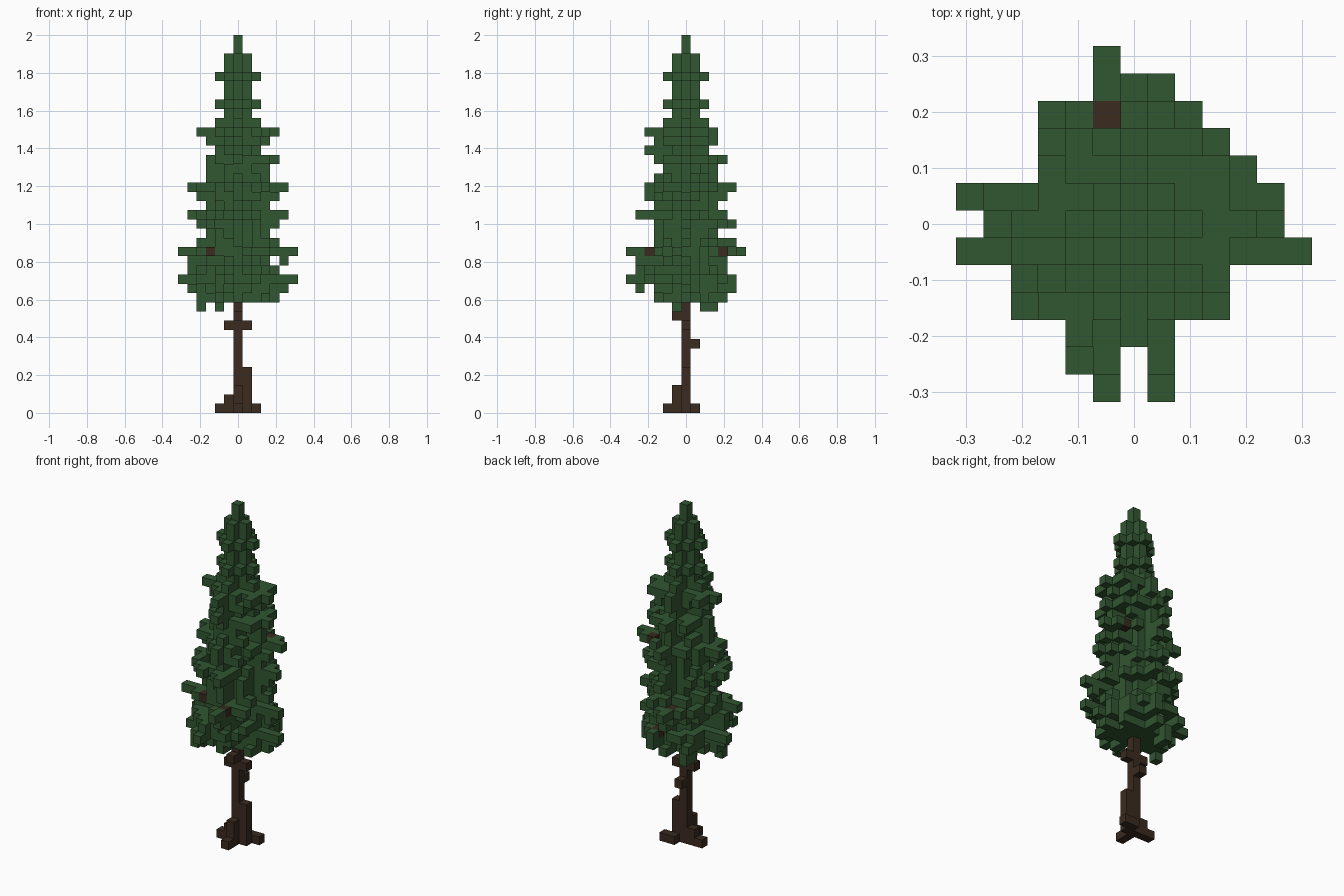
import bpy
import bmesh
import random
from mathutils import Vector

old = bpy.data.objects.get("Cube")
if old:
    bpy.data.objects.remove(old)

rng = random.Random(11)
CELL = 2 / 41          # edge of one block
CROWN_BASE = 12        # first full layer of the crown


def material(name, colour):
    mat = bpy.data.materials.new(name)
    mat.use_nodes = True
    mat.diffuse_color = (*colour, 1)
    mat.node_tree.nodes["Principled BSDF"].inputs["Base Color"].default_value = (*colour, 1)
    return mat


def column(x, y, low, high):
    return {(x, y, k) for k in range(low, high + 1)}


# Reach of each crown layer, bottom to top: left (-x), right (+x), front, back
REACH = [
    (4, 4, 3, 4), (5, 5, 3, 5), (6, 6, 6, 5), (5, 4, 5, 4), (5, 3, 5, 4),
    (6, 6, 6, 6), (4, 4, 3, 5), (3, 3, 3, 3), (4, 4, 3, 5), (5, 5, 5, 4),
    (3, 3, 3, 3), (4, 4, 4, 4), (5, 5, 4, 5), (3, 3, 3, 3), (3, 3, 2, 3),
    (3, 4, 3, 4), (2, 2, 4, 2), (3, 3, 3, 3), (4, 4, 4, 3), (2, 2, 2, 2),
    (1, 1, 1, 1), (2, 2, 2, 2), (1, 1, 1, 1), (1, 1, 1, 1), (2, 2, 2, 2),
    (1, 1, 1, 1), (1, 1, 1, 1), (0, 0, 0, 0), (0, 0, 0, 0),
]
# Sideways shift of the long branches: layer -> left, right, front, back
STAGGER = {
    13: (0, 0, 0, 1), 14: (1, -1, -1, 1), 15: (0, 0, -1, 0), 16: (0, 0, 1, 0),
    17: (-1, -1, 1, -1), 18: (0, 0, 0, 1), 21: (0, 0, 1, 0), 24: (1, 1, 0, 0),
}


def crown_layer(k, reach):
    left, right, front, back = reach
    shift = STAGGER.get(k, (0, 0, 0, 0))
    cells = {(0, 0)}
    # Four straight branches
    for i in range(1, left + 1):
        cells.add((-i, shift[0]))
    for i in range(1, right + 1):
        cells.add((i, shift[1]))
    for i in range(1, front + 1):
        cells.add((shift[2], -i))
    for i in range(1, back + 1):
        cells.add((shift[3], i))
    # Solid heart with a ragged rim
    span = range(-4, 5)
    for x, y in sorted(((a, b) for a in span for b in span), key=lambda c: c[0]**2 + c[1]**2):
        ex = min(right if x > 0 else left, 4.5)
        ey = min(back if y > 0 else front, 4.5)
        if abs(x) > ex or abs(y) > ey:
            continue
        d = x * x / (ex * ex + 0.5) + y * y / (ey * ey + 0.5)
        supported = any(c in cells for c in ((x - 1, y), (x + 1, y), (x, y - 1), (x, y + 1)))
        if d <= 0.35 or (d <= 1 and supported and rng.random() < 0.5):
            cells.add((x, y))
    return {(x, y, k) for x, y in cells}


# Trunk: stem, root flare and branch stubs
trunk = column(0, 0, 0, 14)
trunk |= column(1, 0, 0, 4) | column(0, -1, 0, 2) | column(-1, 0, 0, 1)
trunk |= {(1, 1, 0), (2, 1, 0), (-2, 0, 0), (0, -2, 0)}
trunk |= {(-1, 0, 9), (1, 0, 9), (0, 1, 7), (0, -1, 10)}
# Bare wood showing between the needles
trunk |= {(-1, 4, 17), (-3, -2, 17), (1, -4, 17), (3, 2, 24), (1, 4, 14)}

# Crown
crown = set()
for level, reach in enumerate(REACH):
    crown |= crown_layer(CROWN_BASE + level, reach)
# Clear the gaps around the bare wood
crown = {(x, y, k) for x, y, k in crown
         if not ((x, y) == (-1, 4) and k > 17)
         and not (k == 17 and y == 4 and x > -1)
         and not (k == 17 and x == -3 and y < -2)
         and (x, y, k) not in {(2, -4, 17), (0, 4, 14), (3, 3, 24), (2, 2, 24)}}
# Hanging tips
crown |= column(-4, -1, 11, 12) | column(-2, 2, 11, 12) | column(-2, 3, 11, 12)
crown |= column(-2, -5, 13, 14) | {(-2, -4, 14), (-3, -1, 12), (5, -1, 16)}
# Stray tips
crown |= {(-3, 2, 13), (-3, 3, 13), (-3, 4, 13), (-3, -3, 14), (-4, -3, 14)}
crown |= {(-1, 4, 16), (0, 4, 16), (0, 5, 17), (3, 1, 24), (4, 2, 24), (3, 1, 27), (3, 2, 27)}
crown -= trunk

SIDES = [Vector(v) for v in ((1, 0, 0), (-1, 0, 0), (0, 1, 0), (0, -1, 0), (0, 0, 1), (0, 0, -1))]


def build_blocks(name, cells, solid, mat):
    """Mesh only the block sides that are open to the air."""
    bm = bmesh.new()
    for cell in sorted(cells):
        centre = Vector(cell) + Vector((0, 0, 0.5))
        for n in SIDES:
            if tuple(int(a + b) for a, b in zip(cell, n)) in solid:
                continue
            u = Vector((n.y, n.z, n.x))
            w = n.cross(u)
            corners = [centre + (n + u * a + w * b) / 2
                       for a, b in ((-1, -1), (1, -1), (1, 1), (-1, 1))]
            bm.faces.new([bm.verts.new(c * CELL) for c in corners])
    bmesh.ops.remove_doubles(bm, verts=bm.verts, dist=CELL / 100)
    mesh = bpy.data.meshes.new(name)
    bm.to_mesh(mesh)
    bm.free()
    mesh.materials.append(mat)
    obj = bpy.data.objects.new(name, mesh)
    bpy.context.collection.objects.link(obj)


everything = trunk | crown
build_blocks("trunk", trunk, everything, material("bark brown", (0.042, 0.024, 0.014)))
build_blocks("foliage", crown, everything, material("needle green", (0.031, 0.092, 0.031)))
